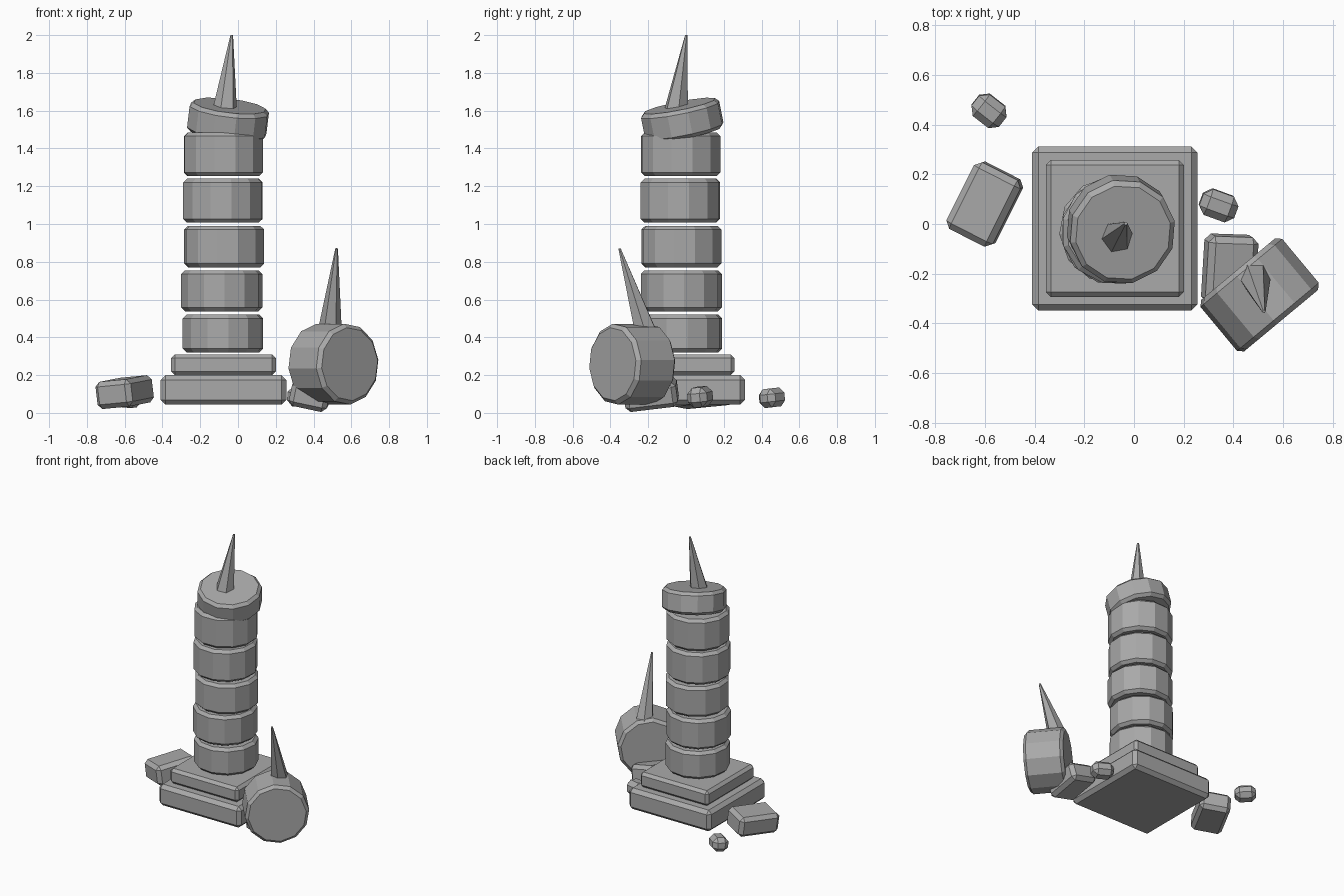
import bpy
from math import radians
from mathutils import Vector, Matrix

cube = bpy.data.objects.get("Cube")
if cube:
    bpy.data.objects.remove(cube, do_unlink=True)

# Weathered stone, shared by every part
stone = bpy.data.materials.new("grey_stone")
stone.use_nodes = True
GREY = (0.4, 0.4, 0.4, 1)
stone.diffuse_color = GREY
stone.node_tree.nodes["Principled BSDF"].inputs["Base Color"].default_value = GREY


def finish(name, bevel):
    obj = bpy.context.object
    obj.name = name
    obj.data.materials.append(stone)
    if bevel:
        mod = obj.modifiers.new("chipped_edges", 'BEVEL')
        mod.width = bevel
        mod.segments = 1
        mod.limit_method = 'ANGLE'
        mod.angle_limit = radians(50)
    return obj


def block(name, center, size, turn=(0, 0, 0), bevel=0.025):
    bpy.ops.mesh.primitive_cube_add(size=1, location=center)
    obj = finish(name, bevel)
    obj.data.transform(Matrix.Diagonal((*size, 1)))
    obj.rotation_euler = [radians(a) for a in turn]


def drum(name, center, radius, height, axis=(0, 0, 1), spin=0, bevel=0.02):
    bpy.ops.mesh.primitive_cylinder_add(vertices=12, radius=radius, depth=height, location=center)
    obj = finish(name, bevel)
    obj.data.transform(Matrix.Rotation(radians(spin), 4, 'Z'))
    obj.rotation_euler = Vector(axis).to_track_quat('Z', 'Y').to_euler()


def spike(name, base, tip, radius, spin=0):
    base, tip = Vector(base), Vector(tip)
    bpy.ops.mesh.primitive_cone_add(vertices=6, radius1=radius, radius2=0.007,
                                    depth=(tip - base).length, location=(base + tip) / 2)
    obj = finish(name, 0)
    obj.data.transform(Matrix.Rotation(radians(spin), 4, 'Z'))
    obj.rotation_euler = (tip - base).to_track_quat('Z', 'Y').to_euler()


# Stepped plinth
block("plinth_lower", (-0.077, -0.018, 0.122), (0.665, 0.66, 0.155))
block("plinth_upper", (-0.077, -0.018, 0.255), (0.555, 0.55, 0.11), bevel=0.02)

# Stacked column drums: x, y, bottom, top, spin
drums = [
    (-0.08, -0.022, 0.32, 0.52, 8),
    (-0.086, -0.025, 0.537, 0.755, 4),
    (-0.073, -0.025, 0.77, 0.99, 20),
    (-0.08, -0.03, 1.007, 1.24, 12),
    (-0.077, -0.028, 1.253, 1.485, 17),
]
for i, (x, y, low, high, spin) in enumerate(drums, 1):
    drum(f"column_drum_{i}", (x, y, (low + high) / 2), 0.215, high - low, spin=spin)

# Slipped top drum and its spike
drum("tilted_cap", (-0.053, -0.02, 1.55), 0.215, 0.155, (0.12, -0.2, 1), 10)
spike("cap_spike", (-0.07, -0.052, 1.6), (-0.033, 0.002, 2.0), 0.066, 15)

# Fallen drum lying on its side with a leaning spike
drum("fallen_drum", (0.505, -0.285, 0.258), 0.215, 0.27, (0.64, -0.77, 0), 6)
spike("fallen_spike", (0.486, -0.215, 0.43), (0.522, -0.352, 0.87), 0.064, 15)

# Scattered rubble
block("rubble_large", (-0.6, 0.08, 0.11), (0.21, 0.3, 0.145), (5, -5, -27))
block("rubble_pinned", (0.385, -0.185, 0.1), (0.205, 0.28, 0.135), (7, 12, -2))
block("rubble_small_left", (0.34, 0.075, 0.085), (0.15, 0.11, 0.105), (4, 5, -20), 0.03)
block("rubble_small_back", (-0.583, 0.455, 0.08), (0.14, 0.11, 0.1), (5, 4, -38), 0.03)
